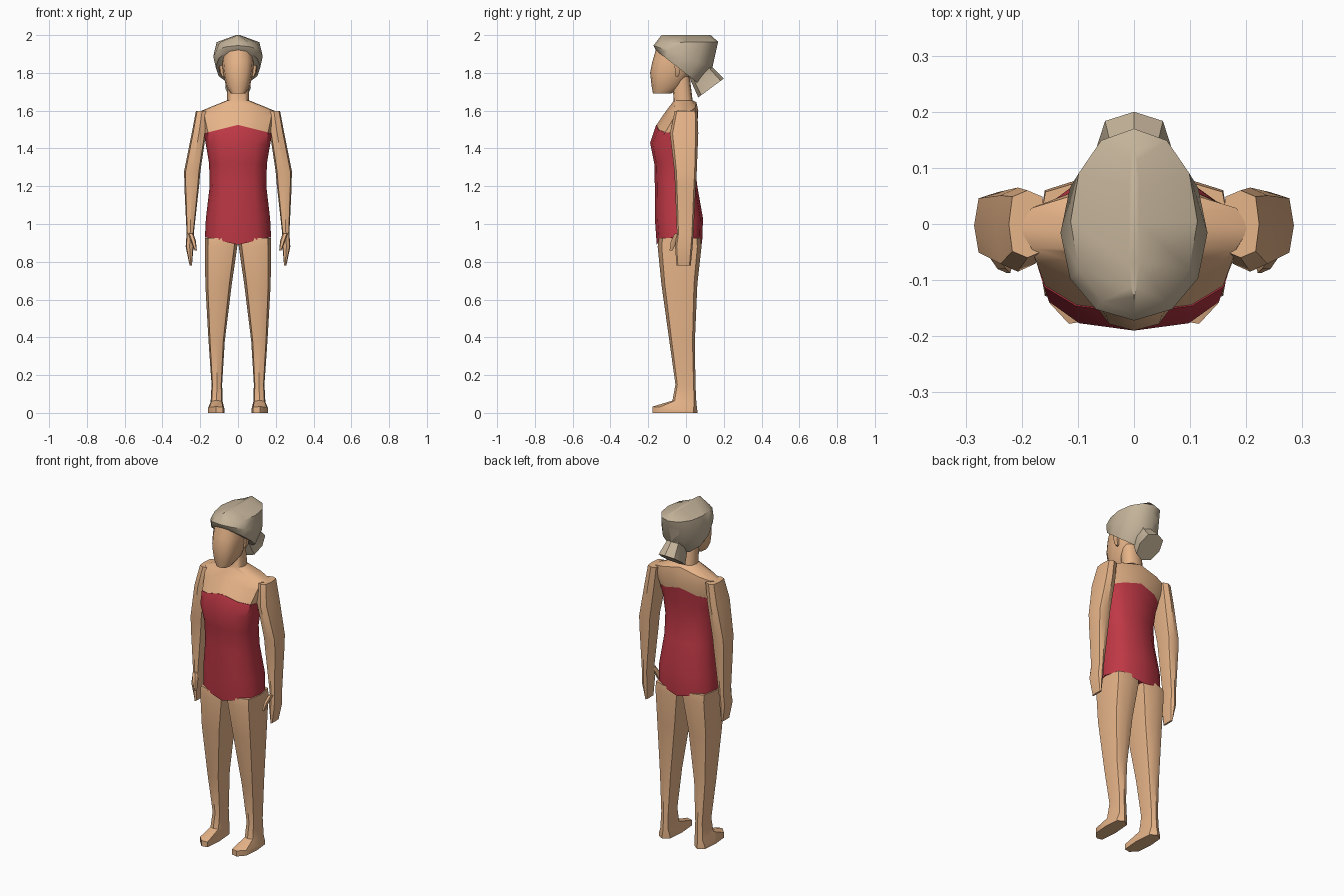
import bpy, bmesh
from math import cos, sin, pi


def material(name, rgb):
    m = bpy.data.materials.new(name)
    m.diffuse_color = (*rgb, 1)
    return m


SKIN = material("skin", (0.80, 0.46, 0.25))
SUIT = material("red_fabric", (0.52, 0.04, 0.06))
HAIR = material("blond_hair", (0.55, 0.45, 0.32))


def flat(z, cx, w, y0, y1, rise=0, skew=0):
    """Horizontal ring: height, centre x, half width, front y, back y."""
    return (cx, w, y0, z, y1, z, rise, skew)


def tilted(w, y0, z0, y1, z1, cx=0, skew=0):
    """Ring whose front and back points sit at different heights."""
    return (cx, w, y0, z0, y1, z1, 0, skew)


def loft(name, rings, mat, sides=12, power=0.8, mirror=False):
    """Skin a stack of rounded-box rings, bottom and top capped."""
    bm = bmesh.new()
    loops = []
    for cx, w, y0, z0, y1, z1, rise, skew in rings:
        loop = []
        for i in range(sides):
            c, s = cos(2 * pi * i / sides), sin(2 * pi * i / sides)
            u = abs(c) ** power * (1 if c > 0 else -1)
            v = abs(s) ** power * (1 if s > 0 else -1)
            t = (v + 1) / 2
            y = y0 + (y1 - y0) * t + skew * u * (1 - t)
            z = z0 + (z1 - z0) * t + rise * (1 - abs(u))
            loop.append(bm.verts.new((cx + w * u, y, z)))
        loops.append(loop)
    for a, b in zip(loops, loops[1:]):
        for i in range(sides):
            j = (i + 1) % sides
            bm.faces.new((a[i], a[j], b[j], b[i]))
    bm.faces.new(loops[0][::-1])
    bm.faces.new(loops[-1])
    bmesh.ops.recalc_face_normals(bm, faces=bm.faces)
    mesh = bpy.data.meshes.new(name)
    bm.to_mesh(mesh)
    bm.free()
    mesh.materials.append(mat)
    ob = bpy.data.objects.new(name, mesh)
    bpy.context.collection.objects.link(ob)
    bpy.ops.object.select_all(action='DESELECT')
    ob.select_set(True)
    bpy.context.view_layer.objects.active = ob
    bpy.ops.object.shade_smooth_by_angle(angle=0.7)
    if mirror:
        ob.modifiers.new("mirror", 'MIRROR')
    return ob


# Strapless swimsuit
loft("swimsuit", [
    flat(0.93, 0, 0.175, -0.155, 0.085, -0.04),
    flat(1.03, 0, 0.17, -0.165, 0.09),
    flat(1.20, 0, 0.15, -0.165, 0.06),
    flat(1.32, 0, 0.153, -0.168, 0.045),
    flat(1.42, 0, 0.17, -0.19, 0.052, 0.01),
    flat(1.48, 0, 0.18, -0.158, 0.06, 0.045)], SUIT)

# Bare chest, shoulders and neck
loft("shoulders_and_neck", [
    flat(1.48, 0, 0.178, -0.156, 0.06, 0.045),
    flat(1.55, 0, 0.195, -0.105, 0.065, 0.05),
    flat(1.595, 0, 0.205, -0.07, 0.055, 0.05),
    flat(1.655, 0, 0.058, -0.065, 0.035),
    flat(1.78, 0, 0.055, -0.075, 0.02)], SKIN)

# Head
loft("head", [
    flat(1.69, 0, 0.038, -0.175, -0.08),
    flat(1.73, 0, 0.064, -0.182, -0.02),
    flat(1.80, 0, 0.078, -0.19, 0.03),
    flat(1.86, 0, 0.085, -0.178, 0.06),
    flat(1.93, 0, 0.08, -0.158, 0.08)], SKIN)

loft("ears", [
    flat(1.78, 0.078, 0.008, -0.055, -0.04),
    flat(1.80, 0.085, 0.012, -0.06, -0.03),
    flat(1.84, 0.09, 0.012, -0.062, -0.028)], SKIN, 6, mirror=True)

# Swept-back hair and ponytail
loft("hair", [
    tilted(0.118, -0.160, 1.92, 0.07, 1.74),
    tilted(0.131, -0.172, 1.945, 0.14, 1.83),
    tilted(0.113, -0.160, 1.96, 0.17, 1.965),
    tilted(0.01, -0.13, 2.0, 0.13, 2.0)], HAIR, power=0.95)
loft("ponytail", [
    tilted(0.07, 0.0, 1.86, 0.16, 1.92),
    tilted(0.05, 0.02, 1.77, 0.14, 1.83),
    tilted(0.068, 0.065, 1.67, 0.2, 1.77)], HAIR, 8)

# Arms with hands and thumbs
loft("arms", [
    flat(1.597, 0.19, 0.033, -0.06, 0.06),
    flat(1.48, 0.207, 0.038, -0.085, 0.065),
    flat(1.28, 0.242, 0.043, -0.062, 0.057),
    flat(1.20, 0.245, 0.039, -0.058, 0.052),
    flat(0.95, 0.253, 0.019, -0.048, 0.04),
    flat(0.88, 0.256, 0.021, -0.058, 0.035),
    flat(0.78, 0.25, 0.006, -0.05, 0.025)], SKIN, 8, 0.6, True)
loft("thumbs", [
    flat(0.95, 0.25, 0.014, -0.06, -0.03),
    flat(0.91, 0.236, 0.013, -0.082, -0.045),
    flat(0.86, 0.224, 0.006, -0.088, -0.07)], SKIN, 6, mirror=True)

# Legs running down into wedge-shaped feet
loft("legs", [
    flat(0.925, 0.0875, 0.0865, -0.145, 0.078),
    flat(0.88, 0.0895, 0.0855, -0.15, 0.082),
    flat(0.68, 0.103, 0.070, -0.13, 0.06),
    flat(0.38, 0.113, 0.043, -0.088, 0.047),
    flat(0.15, 0.112, 0.028, -0.056, 0.05),
    tilted(0.032, -0.072, 0.065, 0.055, 0.05, 0.113),
    tilted(0.044, -0.178, 0.033, 0.06, 0.012, 0.116, 0.022),
    tilted(0.044, -0.178, 0.0, 0.06, 0.0, 0.116, 0.022)], SKIN, 8, 0.6, True)
